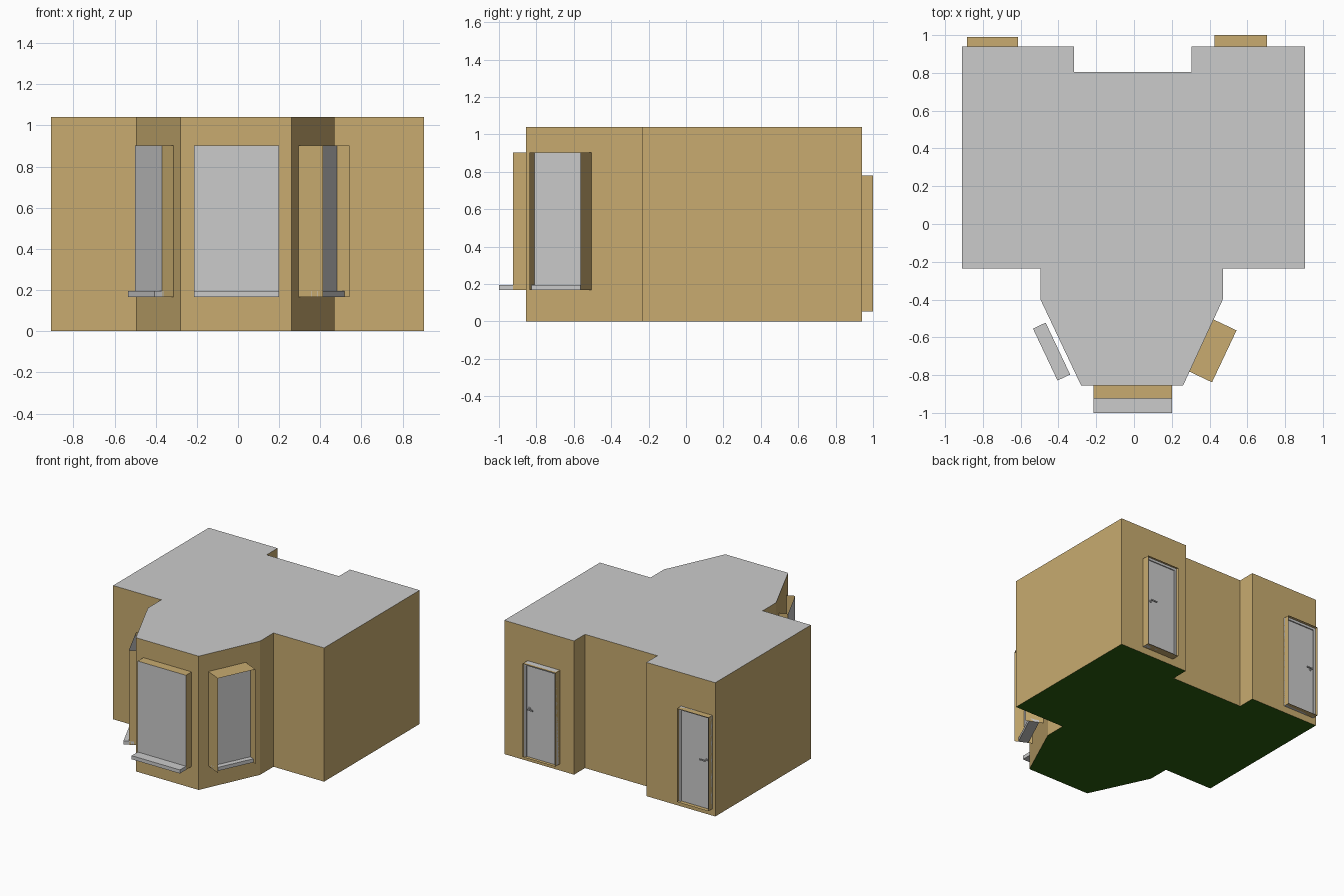
import bpy, bmesh, math
from mathutils import Matrix, Vector

if "Cube" in bpy.data.objects:
    bpy.data.objects.remove(bpy.data.objects["Cube"])


def material(name, rgb):
    m = bpy.data.materials.new(name)
    m.diffuse_color = (*rgb, 1)
    m.use_nodes = True
    m.node_tree.nodes["Principled BSDF"].inputs["Base Color"].default_value = m.diffuse_color
    return m


TAN = material("tan_wall", (0.58, 0.41, 0.16))
GREEN = material("green_floor", (0.025, 0.11, 0.005))


def finish(name, bm, mat=None, matrix=Matrix()):
    me = bpy.data.meshes.new(name)
    bm.to_mesh(me)
    bm.free()
    ob = bpy.data.objects.new(name, me)
    bpy.context.collection.objects.link(ob)
    ob.matrix_world = matrix
    if mat:
        me.materials.append(mat)
    return ob


def slab(name, lo, hi, mat=None, matrix=Matrix()):
    """Box between two corners, or a single sheet when one side has no thickness."""
    lo, hi = Vector(lo), Vector(hi)
    bm = bmesh.new()
    flat = [i for i in range(3) if abs(hi[i] - lo[i]) < 1e-6]
    if flat:
        a, b = [i for i in range(3) if i != flat[0]]
        vs = []
        for s, t in ((0, 0), (1, 0), (1, 1), (0, 1)):
            p = lo.copy()
            p[a], p[b] = (lo, hi)[s][a], (lo, hi)[t][b]
            vs.append(bm.verts.new(p))
        bm.faces.new(vs)
    else:
        size = Matrix.Diagonal((*(hi - lo), 1))
        bmesh.ops.create_cube(bm, size=1, matrix=Matrix.Translation((lo + hi) / 2) @ size)
    return finish(name, bm, mat, matrix)


# Building footprint with a bay at the front and a recess at the back
H = 1.04
outline = [(-0.91, -0.235), (-0.495, -0.235), (-0.495, -0.4), (-0.28, -0.855),
           (0.26, -0.855), (0.47, -0.4), (0.47, -0.235), (0.905, -0.235),
           (0.905, 0.94), (0.305, 0.94), (0.305, 0.805), (-0.317, 0.805),
           (-0.317, 0.94), (-0.91, 0.94)]


def cap(name, z, mat, up):
    bm = bmesh.new()
    pts = outline if up else outline[::-1]
    bm.faces.new([bm.verts.new((x, y, z)) for x, y in pts])
    finish(name, bm, mat)


cap("roof", H, None, True)
cap("floor", 0, GREEN, False)

bm = bmesh.new()
low = [bm.verts.new((x, y, 0)) for x, y in outline]
top = [bm.verts.new((x, y, H)) for x, y in outline]
for i in range(len(outline)):
    j = (i + 1) % len(outline)
    bm.faces.new((low[i], low[j], top[j], top[i]))
finish("walls", bm, TAN)


# Bay windows: local x runs along the wall, local -y points outward
def window(name, x, y, angle, width, depth, pane, sill, head=True):
    m = Matrix.Translation((x, y, 0)) @ Matrix.Rotation(math.radians(angle), 4, 'Z')
    w, z0, z1, z2 = width / 2, 0.167, 0.195, 0.902
    for side, s in (("left", -1), ("right", 1)):
        slab(f"{name}_{side}_jamb", (s * w, -depth, z0), (s * w, 0, z2), TAN, m)
    if head:
        slab(name + "_head", (-w, -depth, z2), (w, 0, z2), TAN, m)
    slab(name + "_pane", (-w, -pane, z1), (w, -pane, z2), None, m)
    slab(name + "_sill", (-w, -sill[1], z0), (w, -sill[0], z1), None, m)


window("front_window", -0.0075, -0.855, 0, 0.415, 0.07, 0.07, (0.005, 0.145))
window("right_window", 0.355, -0.6425, 64.7, 0.304, 0.136, 0.068, (0.034, 0.108))
window("left_window", -0.374, -0.646, -64.7, 0.304, 0.068, 0.068, (0.032, 0.106), False)


# Back doors: tan surround, grey casing, leaf and lever handle
def door(name, x0, x1, depth, casing, leaf):
    y, z0, z1, t = 0.94, 0.053, 0.78, 0.018
    front = y + depth
    for side, x in (("left", x0), ("right", x1)):
        slab(f"{name}_{side}_surround", (x, y, z0), (x, front, z1), TAN)
    slab(name + "_head_surround", (x0, y, z1), (x1, front, z1), TAN)
    slab(name + "_threshold", (x0, y, z0), (x1, front, z0), TAN)
    c = y + casing
    slab(name + "_left_casing", (x0, y, z0), (x0 + t, c, z1))
    slab(name + "_right_casing", (x1 - t, y, z0), (x1, c, z1))
    slab(name + "_top_casing", (x0 + t, y, z1 - t), (x1 - t, c, z1))
    f = y + leaf
    slab(name + "_leaf", (x0 + t, y, z0), (x1 - t, f, z1 - t))
    return f


def handle(name, x, y, inward):
    z = 0.43
    bm = bmesh.new()
    for r, d in ((0.012, 0.006), (0.005, 0.024)):
        m = Matrix.Translation((x, y + d / 2, z)) @ Matrix.Rotation(math.pi / 2, 4, 'X')
        bmesh.ops.create_cone(bm, cap_ends=True, segments=12, radius1=r, radius2=r,
                              depth=d, matrix=m)
    m = (Matrix.Translation((x + inward * 0.02, y + 0.021, z))
         @ Matrix.Diagonal((0.05, 0.007, 0.009, 1)))
    bmesh.ops.create_cube(bm, size=1, matrix=m)
    finish(name, bm)


f = door("right_door", 0.425, 0.705, 0.06, 0.042, 0.034)
handle("right_door_handle", 0.665, f, -1)
f = door("left_door", -0.885, -0.615, 0.05, 0.027, 0.018)
handle("left_door_handle", -0.845, f, 1)
